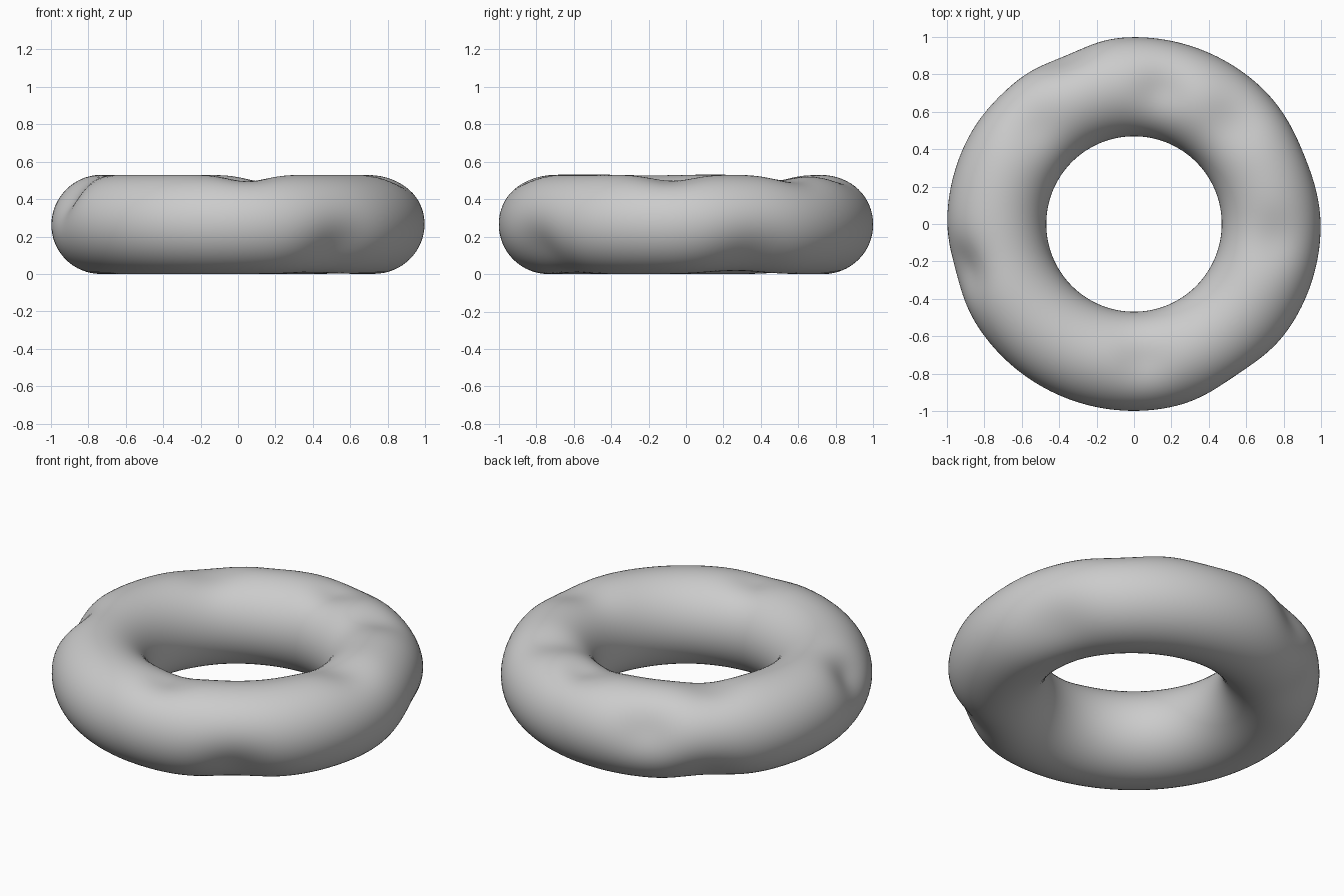
import bpy
from math import radians, sin, cos, exp
from mathutils import Vector

if "Cube" in bpy.data.objects:
    bpy.data.objects.remove(bpy.data.objects["Cube"])

MAJOR, MINOR = 0.734, 0.265


def on_ring(theta, phi):
    r = MAJOR + MINOR * cos(phi)
    return Vector((r * cos(theta), r * sin(theta), MINOR * sin(phi)))


# Base ring
bpy.ops.mesh.primitive_torus_add(major_radius=MAJOR, minor_radius=MINOR,
                                 major_segments=192, minor_segments=64)
ring = bpy.context.object
ring.name = "dented_ring"

# Soft dents: angle around ring, angle around tube, depth, spread
dents = [
    (-56, -32, 0.050, 0.14),
    (22, -45, 0.045, 0.16),
    (195, 35, 0.055, 0.11),
    (112, 20, 0.045, 0.12),
    (78, 90, 0.040, 0.10),
    (-6, 85, 0.035, 0.11),
    (-86, 90, 0.035, 0.10),
    (132, -45, 0.035, 0.13),
    (46, 85, 0.035, 0.11),
    (136, 90, 0.030, 0.11),
]
centres = [(on_ring(radians(t), radians(p)), d, s) for t, p, d, s in dents]

# Push the surface towards the tube's centre line
for v in ring.data.vertices:
    co = v.co.copy()
    core = Vector((co.x, co.y, 0)).normalized() * MAJOR
    push = sum(d * exp(-(co - c).length_squared / (2 * s * s)) for c, d, s in centres)
    v.co = co + (core - co).normalized() * push
    v.co.z += MINOR

bpy.ops.object.shade_smooth_by_angle()
